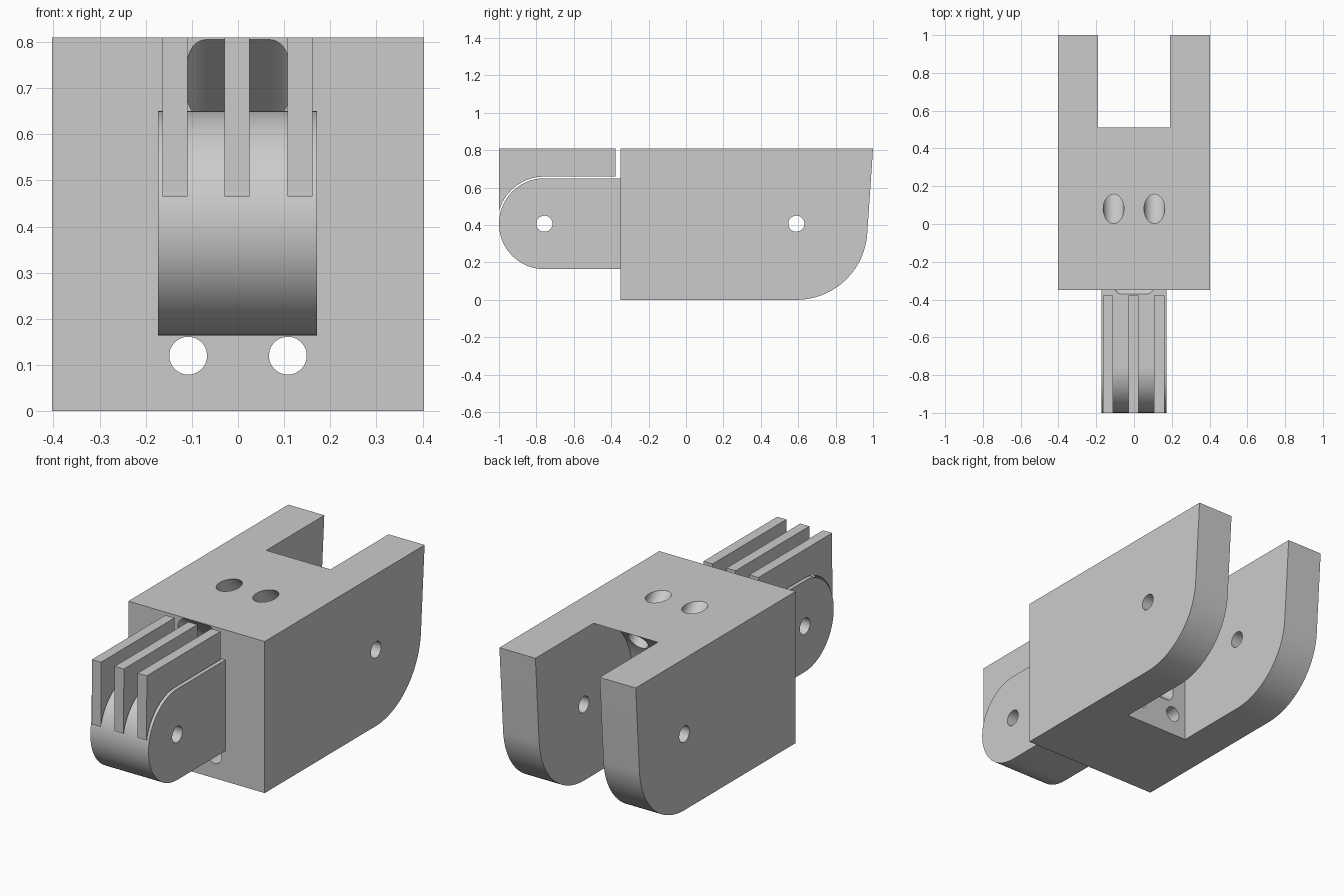
import bpy, bmesh, math
from mathutils import Vector

cube = bpy.data.objects.get("Cube")
if cube:
    bpy.data.objects.remove(cube, do_unlink=True)

grey = bpy.data.materials.new("plain_grey")
grey.use_nodes = True
colour = (0.6, 0.6, 0.6, 1)
grey.diffuse_color = colour
grey.node_tree.nodes["Principled BSDF"].inputs["Base Color"].default_value = colour

TOP = 0.81
PIN_Z = 0.407
BACK_PIN = 0.59
FRONT_PIN = -0.757


def arc(cy, cz, r, start, end, steps=24):
    """Points of an arc, angles in degrees."""
    angles = [math.radians(start + (end - start) * i / steps) for i in range(steps + 1)]
    return [(cy + r * math.cos(a), cz + r * math.sin(a)) for a in angles]


def prism(name, points, start, step):
    """Extrude a closed ring of 3D points along a vector."""
    bm = bmesh.new()
    face = bm.faces.new([bm.verts.new(Vector(p) + Vector(start)) for p in points])
    grown = bmesh.ops.extrude_face_region(bm, geom=[face])["geom"]
    bmesh.ops.translate(bm, vec=step, verts=[v for v in grown if isinstance(v, bmesh.types.BMVert)])
    bmesh.ops.recalc_face_normals(bm, faces=bm.faces)
    mesh = bpy.data.meshes.new(name)
    bm.to_mesh(mesh)
    bm.free()
    mesh.materials.append(grey)
    obj = bpy.data.objects.new(name, mesh)
    bpy.context.collection.objects.link(obj)
    return obj


def side_prism(name, profile, x0, x1):
    return prism(name, [(0, y, z) for y, z in profile], (x0, 0, 0), (x1 - x0, 0, 0))


def rod(name, start, end, r):
    """Round cutter between two points."""
    step = Vector(end) - Vector(start)
    turn = step.to_track_quat("Z", "Y")
    ring = [turn @ Vector((u, v, 0)) for u, v in arc(0, 0, r, 0, 360, 40)[:-1]]
    return prism(name, ring, start, step)


def carve(obj, cutters):
    for cutter in cutters:
        cutter.hide_render = True
        mod = obj.modifiers.new("cut", "BOOLEAN")
        mod.operation = "DIFFERENCE"
        mod.solver = "EXACT"
        mod.object = cutter
    bpy.context.view_layer.update()
    graph = bpy.context.evaluated_depsgraph_get()
    mesh = bpy.data.meshes.new_from_object(obj.evaluated_get(graph))
    obj.modifiers.clear()
    obj.data = mesh


def smooth(obj):
    bpy.ops.object.select_all(action="DESELECT")
    obj.select_set(True)
    bpy.context.view_layer.objects.active = obj
    bpy.ops.object.shade_smooth_by_angle(angle=math.radians(30))


# Main block with a rounded lower back edge
body = side_prism("body", [(-0.35, 0)] + arc(BACK_PIN, 0.38, 0.38, -90, -5)
                  + [(1, TOP), (-0.35, TOP)], -0.403, 0.403)

# Back slot, rounded above the pin and square below it
reach = 0.411
slot = side_prism("slot_cutter", arc(BACK_PIN, PIN_Z, reach, 100.5, 180)
                  + [(BACK_PIN - reach, -0.1), (1.1, -0.1), (1.1, 0.9), (0.515, 0.9)],
                  -0.19, 0.19)

# Sloping rectangular tunnel with rounded corners
slope = math.radians(40)
down = Vector((0, math.cos(slope), -math.sin(slope)))
across = Vector((0, math.sin(slope), math.cos(slope)))
w, h, r = 0.11, 0.066, 0.04
ring = []
for sx, sy, a in ((1, 1, 0), (-1, 1, 90), (-1, -1, 180), (1, -1, 270)):
    ring += arc(sx * (w - r), sy * (h - r), r, a, a + 90, 8)
tunnel = prism("tunnel_cutter", [Vector((u, 0, 0)) + across * v for u, v in ring],
               Vector((0, -0.35, 0.719)) - down * 0.2, down * 0.98)

# Pin holes, cord holes and slanted top holes
back_pin = rod("back_pin_cutter", (-0.6, BACK_PIN, PIN_Z), (0.6, BACK_PIN, PIN_Z), 0.043)
front_pin = rod("front_pin_cutter", (-0.4, FRONT_PIN, PIN_Z), (0.4, FRONT_PIN, PIN_Z), 0.043)
holes = []
for x in (-0.108, 0.108):
    holes.append(rod("cord_cutter", (x, -0.5, 0.12), (x, 0.4, 0.12), 0.041))
    holes.append(rod("top_hole_cutter", (x, -0.02, 0.91), (x, 0.34, 0.55), 0.055))
carve(body, [slot, tunnel, back_pin] + holes)

# Front knuckle with a round end
radius = 0.243
knuckle = side_prism("knuckle", arc(FRONT_PIN, PIN_Z, radius, 90, 270, 40)
                     + [(-0.35, PIN_Z - radius), (-0.35, PIN_Z + radius)], -0.173, 0.171)
carve(knuckle, [front_pin, tunnel])

for cutter in [slot, tunnel, back_pin, front_pin] + holes:
    bpy.data.objects.remove(cutter, do_unlink=True)

# Three thin fins above the knuckle, following its curve with a small gap
gap = radius + 0.009
fin_profile = arc(FRONT_PIN, PIN_Z, gap, 90, 165.5) + [(-1, 0.465), (-1, TOP), (-0.378, TOP),
                                                      (-0.378, PIN_Z + gap)]
fins = [side_prism(name + "_fin", fin_profile, x - 0.027, x + 0.027)
        for name, x in (("right", -0.137), ("middle", -0.002), ("left", 0.134))]

for part in [body, knuckle] + fins:
    smooth(part)
